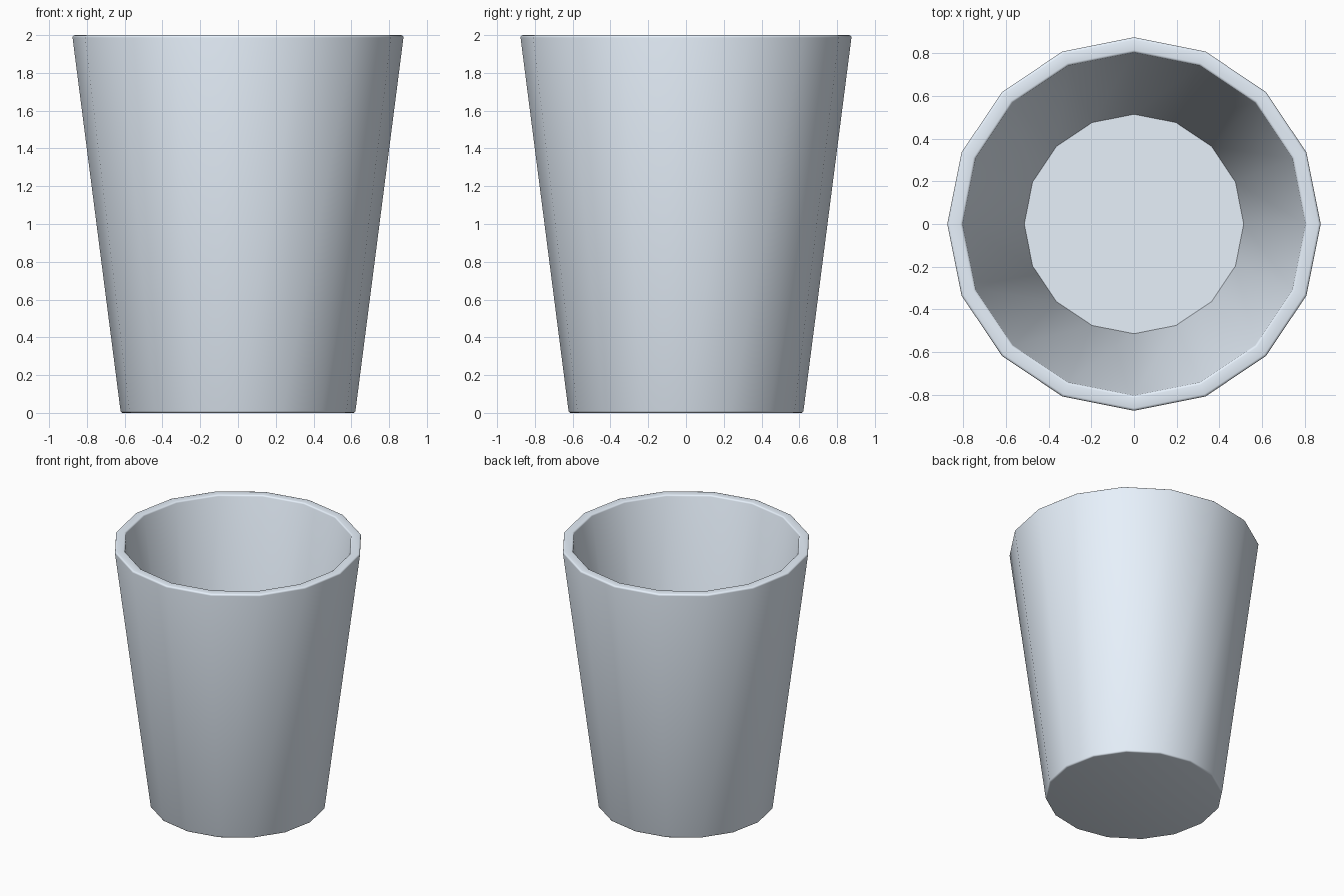
import bpy, bmesh
from math import cos, sin, pi, radians

if "Cube" in bpy.data.objects:
    bpy.data.objects.remove(bpy.data.objects["Cube"])

SIDES = 16
ROUND = 0.012


def arc(r, z, start, end, steps=3):
    """Points of a small rounded corner around (r, z)."""
    angles = [radians(start + (end - start) * k / steps) for k in range(steps + 1)]
    return [(r + ROUND * cos(a), z + ROUND * sin(a)) for a in angles]


# Cup profile (radius, height): rounded base, rounded rim, inner wall, inner floor
PROFILE = (arc(0.610, ROUND, -90, -7) + arc(0.864, 2 - ROUND, -7, 90)
           + arc(0.816, 2 - ROUND, 90, 171) + [(0.515, 0.1)])

bm = bmesh.new()
rings = [[bm.verts.new((r * cos(2 * pi * i / SIDES), r * sin(2 * pi * i / SIDES), z))
          for i in range(SIDES)] for r, z in PROFILE]

# Walls and rim
for a, b in zip(rings, rings[1:]):
    for i in range(SIDES):
        j = (i + 1) % SIDES
        bm.faces.new((a[i], a[j], b[j], b[i]))

# Underside and inner floor
bm.faces.new(rings[0][::-1])
bm.faces.new(rings[-1])

mesh = bpy.data.meshes.new("cup")
bm.to_mesh(mesh)
bm.free()
cup = bpy.data.objects.new("cup", mesh)
bpy.context.collection.objects.link(cup)

# Pale blue-grey
mat = bpy.data.materials.new("pale_blue_grey")
mat.diffuse_color = (0.80, 0.88, 0.97, 1.0)
mat.use_nodes = True
mat.node_tree.nodes["Principled BSDF"].inputs["Base Color"].default_value = mat.diffuse_color
mesh.materials.append(mat)

# Smooth walls and rounded edges, crisp inner floor
bpy.context.view_layer.objects.active = cup
cup.select_set(True)
bpy.ops.object.shade_smooth_by_angle(angle=radians(40))
